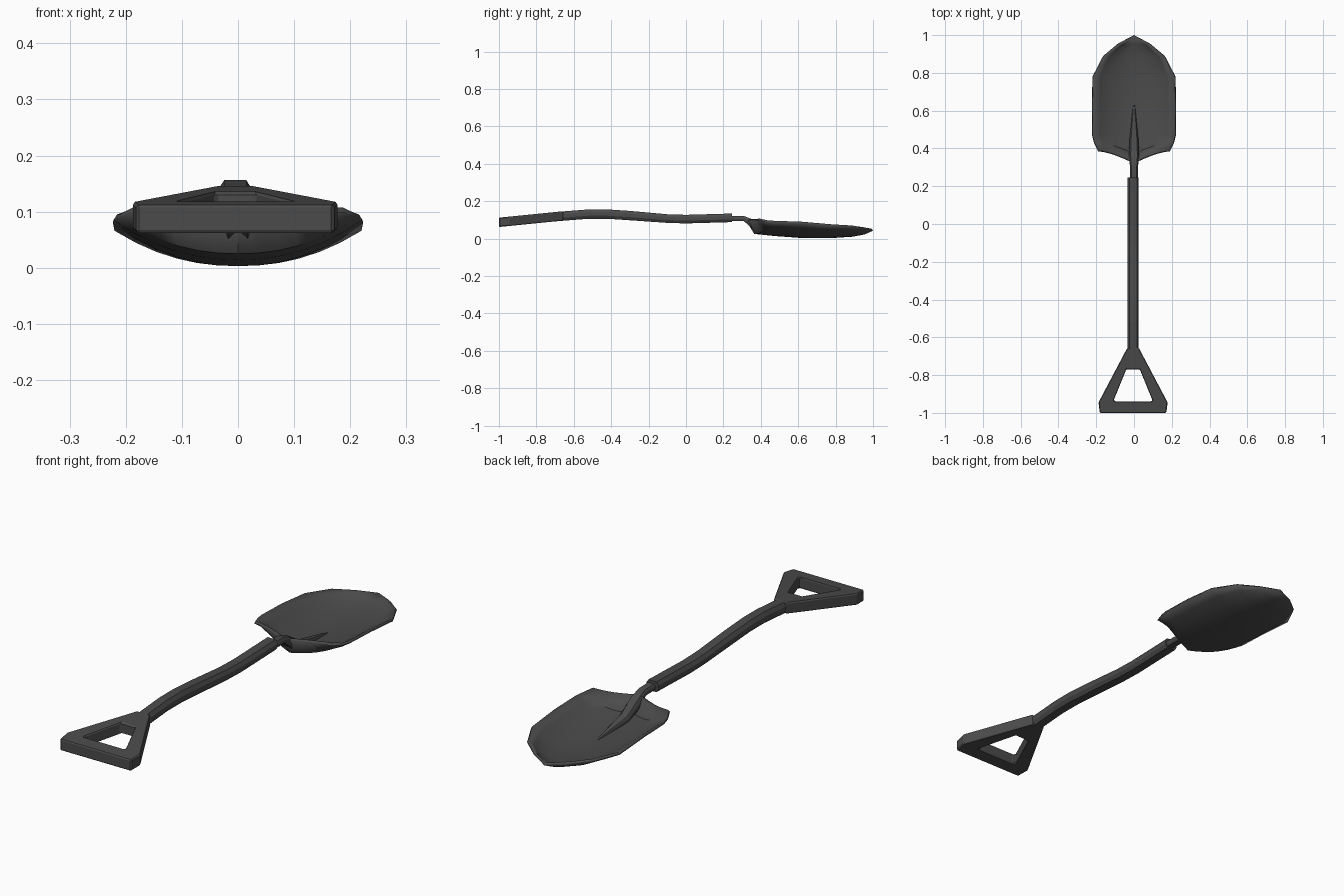
import bpy, bmesh, math

if "Cube" in bpy.data.objects:
    bpy.data.objects.remove(bpy.data.objects["Cube"])

mat = bpy.data.materials.new("dark grey")
mat.use_nodes = True
GREY = (0.07, 0.07, 0.07, 1)
mat.diffuse_color = GREY
mat.node_tree.nodes["Principled BSDF"].inputs["Base Color"].default_value = GREY

CX = -0.005  # shaft and handle sit slightly off the blade axis


def finish(name, bm, recalc=True):
    bmesh.ops.remove_doubles(bm, verts=bm.verts, dist=0.0005)
    if recalc:
        bmesh.ops.recalc_face_normals(bm, faces=bm.faces)
    me = bpy.data.meshes.new(name)
    bm.to_mesh(me)
    bm.free()
    me.materials.append(mat)
    ob = bpy.data.objects.new(name, me)
    bpy.context.collection.objects.link(ob)
    return ob


def smooth(ob, degrees):
    bpy.ops.object.select_all(action="DESELECT")
    ob.select_set(True)
    bpy.context.view_layer.objects.active = ob
    bpy.ops.object.shade_smooth_by_angle(angle=math.radians(degrees))


def skin(bm, rings, closed):
    """Quads between neighbouring rings of vertices."""
    for a, b in zip(rings, rings[1:]):
        n = len(a)
        for i in range(n if closed else n - 1):
            j = (i + 1) % n
            bm.faces.new((a[i], a[j], b[j], b[i]))


def chamfered_bar(name, cx, path):
    """Eight-sided bar along y; path rows are (y, z, half width, half height)."""
    bm = bmesh.new()
    rings = []
    for y, z, w, h in path:
        c, d = w * 0.66, h * 0.35
        quarter = [(w, d), (c, h)]
        pts = quarter + [(-x, v) for x, v in quarter[::-1]]
        pts += [(-x, -v) for x, v in pts]
        rings.append([bm.verts.new((cx + x, y, z + v)) for x, v in pts])
    skin(bm, rings, True)
    bm.faces.new(rings[0])
    bm.faces.new(rings[-1])
    return finish(name, bm)


# Gently bent shaft
chamfered_bar("shaft", CX, [
    (-0.70, 0.117, 0.03, 0.025), (-0.52, 0.131, 0.03, 0.025),
    (-0.42, 0.131, 0.03, 0.025), (-0.30, 0.123, 0.03, 0.025),
    (-0.10, 0.107, 0.03, 0.023), (0.0, 0.104, 0.03, 0.023),
    (0.245, 0.111, 0.03, 0.023)])

# Neck running down into the blade floor
neck = chamfered_bar("neck", 0, [
    (0.22, 0.108, 0.022, 0.014), (0.31, 0.107, 0.022, 0.014),
    (0.36, 0.075, 0.027, 0.026), (0.44, 0.036, 0.024, 0.014),
    (0.64, 0.009, 0.004, 0.005)])
smooth(neck, 40)

# Triangular handle: a bevelled frame sloping with the shaft
outer = [(0.03, -0.655), (0.183, -0.945), (0.176, -1.0)]
inner = [(0.036, -0.77), (0.102, -0.932), (0.096, -0.94)]
bm = bmesh.new()
loops = []
for half, side in ((outer, 1), (outer, -1), (inner, -1), (inner, 1)):
    pts = half + [(-x, y) for x, y in half[::-1]]
    loops.append([bm.verts.new((CX + x, y, 0.087 + 0.1 * (y + 1) + side * 0.025))
                  for x, y in pts])
skin(bm, loops + loops[:1], True)
handle = finish("handle", bm)
bevel = handle.modifiers.new("chamfer", "BEVEL")
bevel.width = 0.012
bevel.segments = 1
bevel.limit_method = "ANGLE"

# Dished blade: rows are (y, half width, floor z, rim z), from back to tip
rows = [(0.47, 0.222, 0.014, 0.085), (0.62, 0.223, 0.003, 0.08),
        (0.78, 0.22, 0.003, 0.066), (0.89, 0.163, 0.01, 0.06),
        (0.955, 0.085, 0.022, 0.052), (1.0, 0.0, 0.042, 0.042)]
COLS = [i / 6 for i in range(-6, 7)]
bm = bmesh.new()
rings = []
# curled-up back lip and the foot of its wall
for shift, w, floor, rim in ((0, 0.19, 0.098, 0.098), (0.045, 0.212, 0.025, 0.088)):
    rings.append([bm.verts.new((u * w, 0.385 + shift - 0.065 * (1 - abs(u)) ** 1.5,
                                floor + (rim - floor) * abs(u) ** 2.2)) for u in COLS])
for y, w, floor, rim in rows:
    rings.append([bm.verts.new((u * w, y, floor + (rim - floor) * abs(u) ** 2.2))
                  for u in COLS])
skin(bm, rings, False)
blade = finish("blade", bm, recalc=False)
solid = blade.modifiers.new("thickness", "SOLIDIFY")
solid.thickness = 0.012
solid.offset = 1
smooth(blade, 40)
